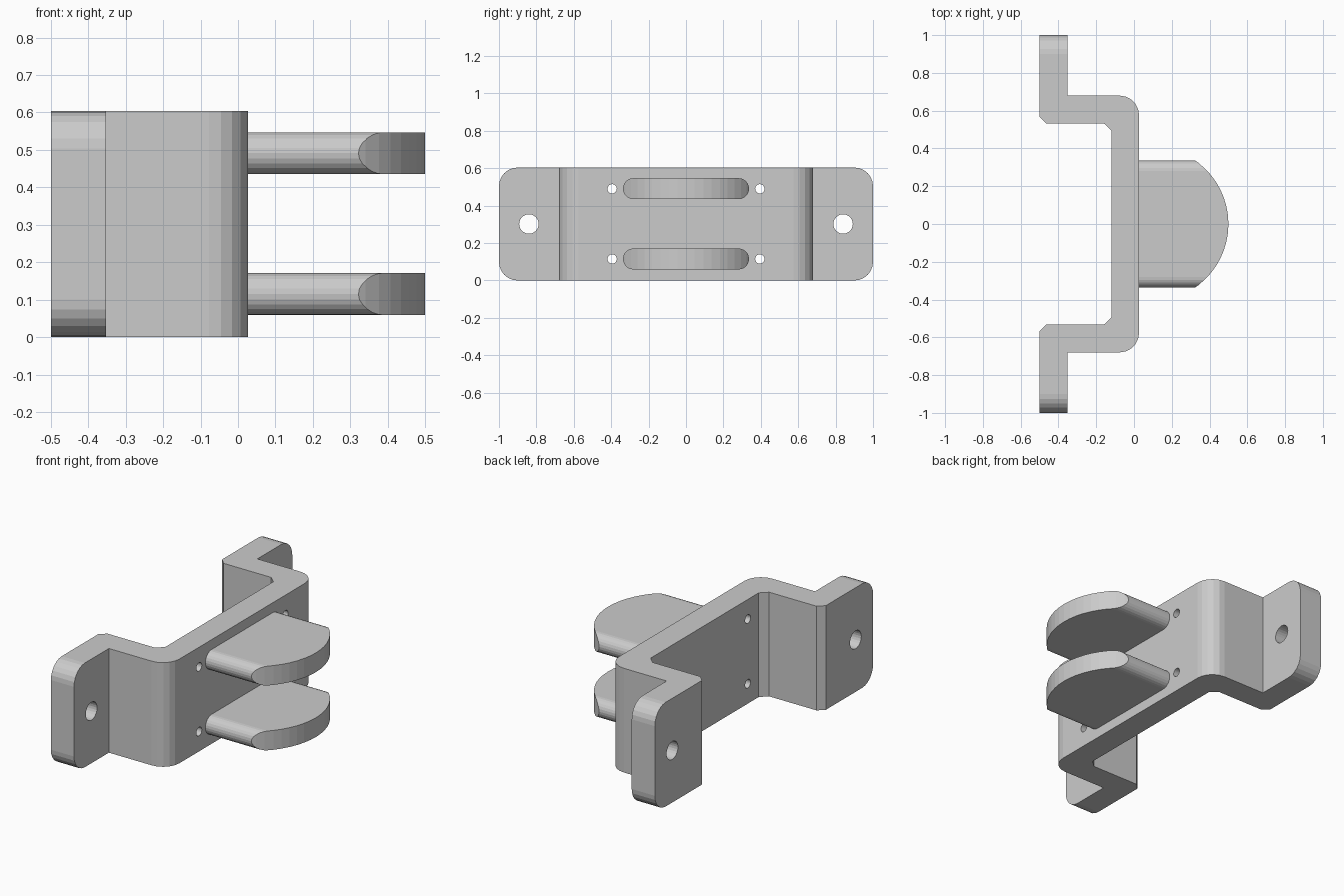
import bpy, bmesh
from math import cos, sin, pi, radians, asin, hypot

if "Cube" in bpy.data.objects:
    bpy.data.objects.remove(bpy.data.objects["Cube"])

H = 0.604          # bracket height
FACE = 0.027       # x of the bracket's front plate


def arc(cx, cy, r, a0, a1, n):
    return [(cx + r * cos(a0 + (a1 - a0) * i / n), cy + r * sin(a0 + (a1 - a0) * i / n))
            for i in range(n + 1)]


def prism(name, pts, axis, lo, hi):
    """Extrude a 2D outline along z (points are x,y) or along x (points are y,z)."""
    put = (lambda p, d: (p[0], p[1], d)) if axis == 'Z' else (lambda p, d: (d, p[0], p[1]))
    bm = bmesh.new()
    a = [bm.verts.new(put(p, lo)) for p in pts]
    b = [bm.verts.new(put(p, hi)) for p in pts]
    bm.faces.new(a)
    bm.faces.new(b)
    for i in range(len(pts)):
        j = (i + 1) % len(pts)
        bm.faces.new((a[i], a[j], b[j], b[i]))
    bmesh.ops.recalc_face_normals(bm, faces=bm.faces)
    me = bpy.data.meshes.new(name)
    bm.to_mesh(me)
    bm.free()
    ob = bpy.data.objects.new(name, me)
    bpy.context.collection.objects.link(ob)
    return ob


def boolean(ob, tool, op):
    """Apply a boolean and discard the tool."""
    tool.hide_render = True
    m = ob.modifiers.new(op, 'BOOLEAN')
    m.operation, m.object, m.solver = op, tool, 'EXACT'
    dg = bpy.context.evaluated_depsgraph_get()
    me = bpy.data.meshes.new_from_object(ob.evaluated_get(dg))
    ob.modifiers.clear()
    ob.data = me
    bpy.data.objects.remove(tool)


def rounded_rect(y0, y1, z0, z1, r, n):
    return (arc(y1 - r, z0 + r, r, -pi / 2, 0, n) + arc(y1 - r, z1 - r, r, 0, pi / 2, n)
            + arc(y0 + r, z1 - r, r, pi / 2, pi, n) + arc(y0 + r, z0 + r, r, pi, 1.5 * pi, n))


# Hat-shaped bracket: half outline, mirrored in y
outer = [(-0.352, 1.0), (-0.352, 0.68)] + arc(FACE - 0.105, 0.575, 0.105, pi / 2, 0, 5)
inner = [(-0.12, 0.495), (-0.16, 0.533), (-0.465, 0.533), (-0.5, 0.568), (-0.5, 1.0)]
flip = lambda pts: [(x, -y) for x, y in reversed(pts)]
bracket = prism("bracket", outer + flip(outer) + flip(inner) + inner, 'Z', 0, H)

# Rounded ends of the mounting flanges
boolean(bracket, prism("end_rounding", rounded_rect(-1, 1, 0, H, 0.1, 6), 'X', -0.7, 0.3), 'INTERSECT')

# Mounting holes and small plate holes
for s in (-1, 1):
    for y, z, r in ((0.84, H / 2, 0.052), (0.395, 0.115, 0.025), (0.395, 0.49, 0.025)):
        hole = prism("hole_cutter", arc(s * y, z, r, 0, 2 * pi, 24)[:-1], 'X', -0.7, 0.3)
        boolean(bracket, hole, 'DIFFERENCE')

# Two fins: slot-shaped section with a curved nose
W, R = 0.337, 0.409
nose = asin(W / R)
for label, z in (("lower", 0.115), ("upper", 0.491)):
    r = 0.056
    section = arc(W - r, z, r, -pi / 2, pi / 2, 12) + arc(r - W, z, r, pi / 2, 1.5 * pi, 12)
    fin = prism(label + "_fin", section, 'X', 0.0, 0.6)
    plan = [(-0.1, -0.5), (0.5 - R + R * cos(nose) - 0.02, -0.5)]
    plan += arc(0.5 - R, 0, R, -nose - 0.06, nose + 0.06, 18)
    plan += [(0.5 - R + R * cos(nose) - 0.02, 0.5), (-0.1, 0.5)]
    boolean(fin, prism("nose_cutter", plan, 'Z', z - 0.2, z + 0.2), 'INTERSECT')
